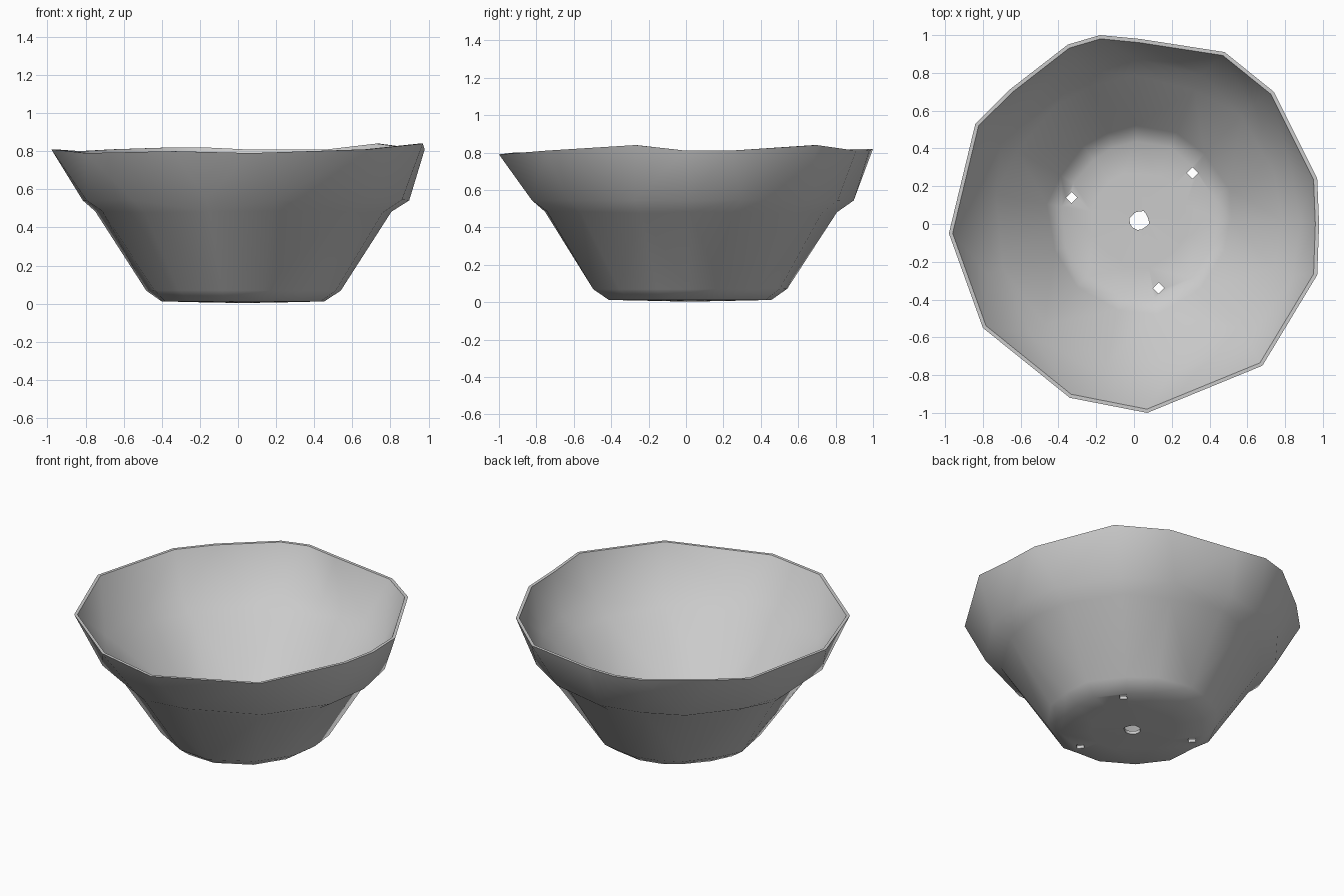
import bpy
import bmesh
import math
import random
from mathutils import Matrix, Vector

random.seed(4)

default_cube = bpy.data.objects.get("Cube")
if default_cube:
    bpy.data.objects.remove(default_cube, do_unlink=True)


def make_material(name, colour):
    material = bpy.data.materials.new(name)
    material.use_nodes = True
    material.diffuse_color = colour
    material.node_tree.nodes["Principled BSDF"].inputs["Base Color"].default_value = colour
    return material


def make_object(name, bm, material):
    bmesh.ops.recalc_face_normals(bm, faces=bm.faces)
    mesh = bpy.data.meshes.new(name)
    bm.to_mesh(mesh)
    bm.free()
    mesh.materials.append(material)
    obj = bpy.data.objects.new(name, mesh)
    bpy.context.collection.objects.link(obj)
    return obj


grey = make_material("plain grey", (0.6, 0.6, 0.6, 1))

# Uneven rim, counter-clockwise from the right-hand edge
rim = [Vector(p) for p in (
    (.98, 0, .81), (.97, .24, .81), (.74, .70, .84), (.48, .91, .81), (.03, .98, .81),
    (-.18, 1, .82), (-.35, .95, .82), (-.66, .71, .81), (-.84, .53, .80), (-.98, -.05, .81),
    (-.80, -.55, .79), (-.34, -.92, .80), (.07, -1, .79), (.68, -.75, .81), (.97, -.27, .84))]
count = len(rim)
wall = 0.02


def rough_ring(radius, height, wobble):
    """Slightly irregular ring whose corners drift towards even spacing."""
    ring = []
    for i, corner in enumerate(rim):
        even = math.tau * i / count
        own = math.atan2(corner.y, corner.x) % math.tau
        angle = (even + own) / 2
        r = radius * (1 + random.uniform(-wobble, wobble))
        z = height + random.uniform(-wobble, wobble) * min(height, 0.3)
        ring.append(Vector((r * math.cos(angle) + .03, r * math.sin(angle) + .02, z)))
    return ring


def inset(ring, lift):
    """Inner wall ring, moved in by the wall thickness."""
    return [p - Vector((p.x, p.y, 0)).normalized() * wall + Vector((0, 0, lift)) for p in ring]


# Outer wall rings: foot, foot bevel, under the collar, collar edge
foot = rough_ring(.43, .012, .03)
bevel = rough_ring(.51, .07, .03)
shoulder = rough_ring(.78, .48, .02)
collar = rough_ring(.87, .545, .015)
hole = rough_ring(.05, .004, .1)
hole_top = [p + Vector((0, 0, wall)) for p in hole]
mid_floor = rough_ring(.25, .008, .05)
mid_floor_top = [p + Vector((0, 0, wall)) for p in mid_floor]

profile = [hole, mid_floor, foot, bevel, shoulder, collar, rim,
           inset(rim, 0), inset(collar, .01), inset(shoulder, .01), inset(bevel, .01),
           inset(foot, wall), mid_floor_top, hole_top]

# Pot: closed thin shell with a drain hole in the middle
bm = bmesh.new()
rings = [[bm.verts.new(p) for p in ring] for ring in profile]
for lower, upper in zip(rings, rings[1:] + rings[:1]):
    for i in range(count):
        j = (i + 1) % count
        bm.faces.new((lower[i], lower[j], upper[j], upper[i]))
bmesh.ops.triangulate(bm, faces=bm.faces)
pot = make_object("pot", bm, grey)

# Small chipped holes around the floor
for x, y in ((-.33, .14), (.31, .27), (.13, -.34)):
    bm = bmesh.new()
    bmesh.ops.create_cone(bm, cap_ends=True, segments=4, radius1=.03, radius2=.03, depth=.3,
                          matrix=Matrix.Translation((x, y, 0)))
    cutter = make_object("floor_hole_cutter", bm, grey)
    cutter.hide_render = True
    cutter.hide_set(True)
    cut = pot.modifiers.new("floor hole", "BOOLEAN")
    cut.operation = "DIFFERENCE"
    cut.solver = "EXACT"
    cut.object = cutter

# Smooth walls, sharp rim and hole edges
bpy.ops.object.select_all(action="DESELECT")
pot.select_set(True)
bpy.context.view_layer.objects.active = pot
bpy.ops.object.shade_smooth_by_angle(angle=math.radians(55))
